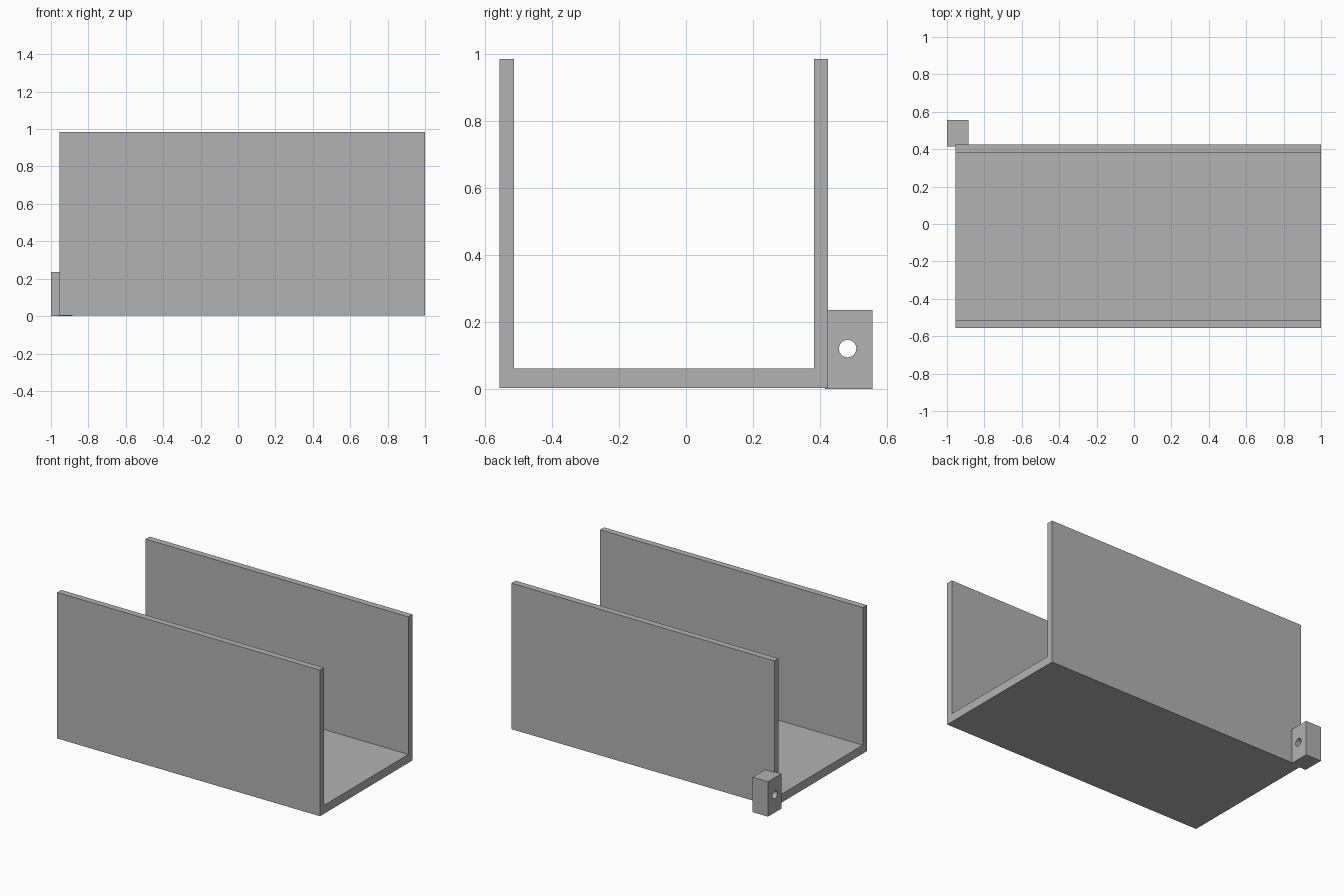
import bpy
import bmesh
import math
from mathutils import Matrix

cube = bpy.data.objects.get("Cube")
if cube:
    bpy.data.objects.remove(cube, do_unlink=True)

# One plain grey material
grey = bpy.data.materials.new("plain_grey")
grey.use_nodes = True
colour = (0.45, 0.45, 0.45, 1)
grey.diffuse_color = colour
grey.node_tree.nodes["Principled BSDF"].inputs["Base Color"].default_value = colour


def finish(name, bm):
    bmesh.ops.recalc_face_normals(bm, faces=bm.faces)
    mesh = bpy.data.meshes.new(name)
    bm.to_mesh(mesh)
    bm.free()
    mesh.materials.append(grey)
    obj = bpy.data.objects.new(name, mesh)
    bpy.context.collection.objects.link(obj)
    return obj


def extrude_x(name, profile, x0, x1):
    """Extrude a closed (y, z) profile along x."""
    bm = bmesh.new()
    face = bm.faces.new([bm.verts.new((x0, y, z)) for y, z in profile])
    result = bmesh.ops.extrude_face_region(bm, geom=[face], use_keep_orig=True)
    verts = [v for v in result["geom"] if isinstance(v, bmesh.types.BMVert)]
    bmesh.ops.translate(bm, verts=verts, vec=(x1 - x0, 0, 0))
    return finish(name, bm)


# U-shaped channel: floor and two side walls in one profile
front, back, wall = -0.557, 0.425, 0.043
bottom, floor, top = 0.003, 0.06, 0.985
extrude_x("channel", [
    (front, bottom), (back, bottom), (back, top), (back - wall, top),
    (back - wall, floor), (front + wall, floor), (front + wall, top), (front, top),
], -0.955, 1.0)

# Small lug at the rear corner
lug = extrude_x("corner_lug", [(0.415, 0), (0.557, 0), (0.557, 0.235), (0.415, 0.235)],
                -1.0, -0.885)

# Round hole through the lug
bm = bmesh.new()
bmesh.ops.create_cone(
    bm, cap_ends=True, segments=32, radius1=0.026, radius2=0.026, depth=0.4,
    matrix=Matrix.Translation((-0.94, 0.483, 0.12)) @ Matrix.Rotation(math.pi / 2, 4, "Y"))
cutter = finish("hole_cutter", bm)
cutter.hide_render = True

hole = lug.modifiers.new("hole", "BOOLEAN")
hole.operation = "DIFFERENCE"
hole.solver = "EXACT"
hole.object = cutter
bpy.context.view_layer.objects.active = lug
bpy.ops.object.modifier_apply(modifier=hole.name)
bpy.data.objects.remove(cutter, do_unlink=True)

# Smooth only the bore of the hole
bpy.ops.object.select_all(action="DESELECT")
lug.select_set(True)
bpy.ops.object.shade_smooth_by_angle(angle=math.radians(30))
